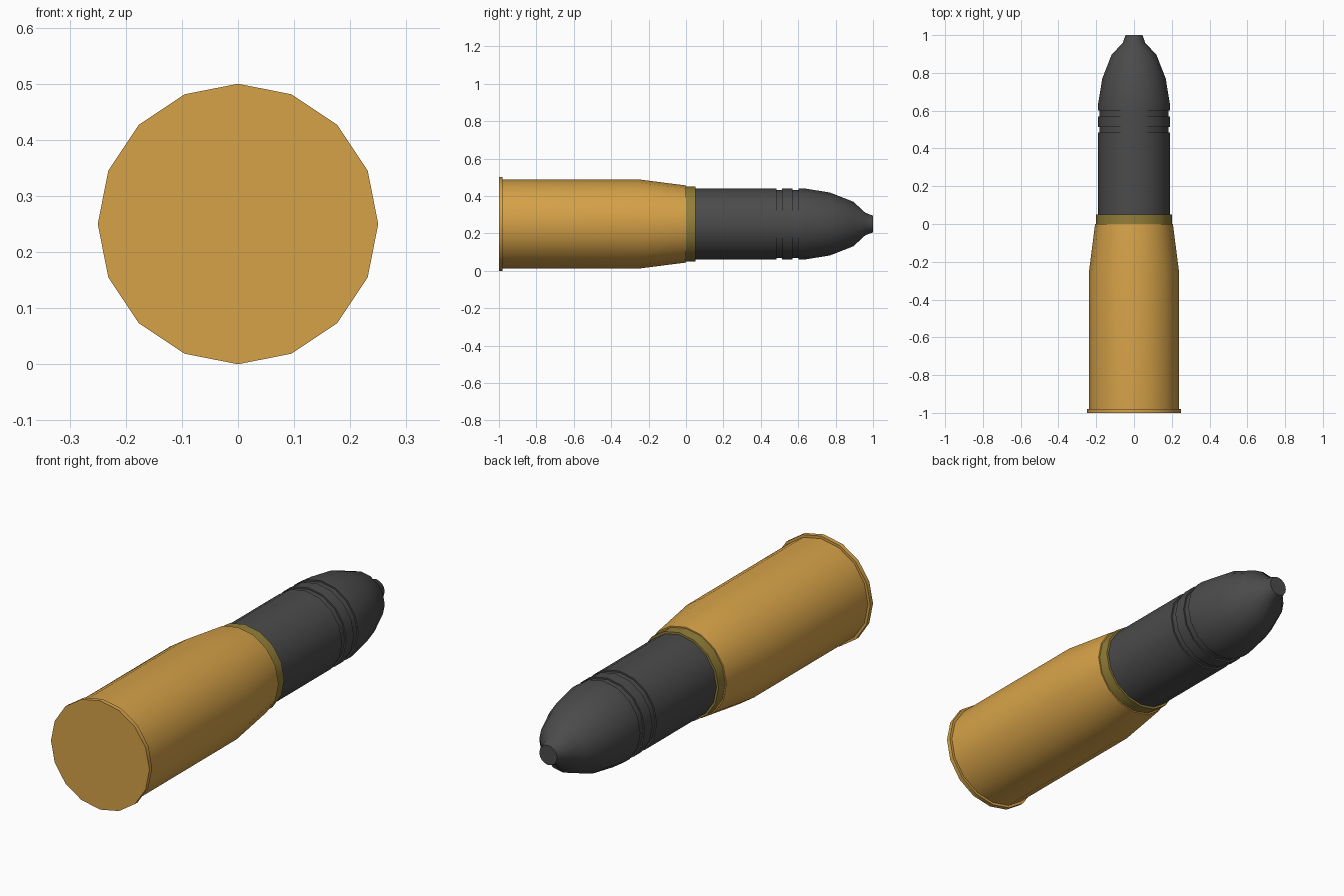
import bpy, bmesh, math

if "Cube" in bpy.data.objects:
    bpy.data.objects.remove(bpy.data.objects["Cube"])

SIDES = 16
AXIS_Z = 0.25  # height of the shell's centre line


def material(name, rgb):
    m = bpy.data.materials.new(name)
    m.diffuse_color = (*rgb, 1)
    m.use_nodes = True
    m.node_tree.nodes["Principled BSDF"].inputs["Base Color"].default_value = m.diffuse_color
    return m


def lathe(name, profile, mat):
    """Closed solid turned about the y axis from (y, radius) points."""
    bm = bmesh.new()
    rings = []
    for y, r in profile:
        rings.append([bm.verts.new((r * math.cos(2 * math.pi * i / SIDES), y,
                                    AXIS_Z + r * math.sin(2 * math.pi * i / SIDES)))
                      for i in range(SIDES)])
    for a, b in zip(rings, rings[1:]):
        for i in range(SIDES):
            j = (i + 1) % SIDES
            bm.faces.new((a[i], a[j], b[j], b[i]))
    bm.faces.new(rings[0])
    bm.faces.new(rings[-1])
    bmesh.ops.recalc_face_normals(bm, faces=bm.faces)
    me = bpy.data.meshes.new(name)
    bm.to_mesh(me)
    bm.free()
    me.materials.append(mat)
    ob = bpy.data.objects.new(name, me)
    bpy.context.collection.objects.link(ob)
    bpy.ops.object.select_all(action='DESELECT')
    ob.select_set(True)
    bpy.context.view_layer.objects.active = ob
    bpy.ops.object.shade_smooth_by_angle(angle=math.radians(30))
    return ob


brass = material("brass", (0.67, 0.36, 0.065))
olive = material("olive_brass", (0.29, 0.21, 0.04))
steel = material("dark_steel", (0.07, 0.07, 0.07))

# Cartridge case: rim, straight body, tapered shoulder
lathe("cartridge_case", [(-1, 0.25), (-0.98, 0.25), (-0.98, 0.238),
                         (-0.25, 0.238), (0, 0.206)], brass)

# Crimped neck band
lathe("neck_band", [(-0.01, 0.2), (0.05, 0.2)], olive)

# Projectile: shank, two grooves, ogive nose and blunt fuze tip
lathe("projectile", [(0.03, 0.19), (0.484, 0.19), (0.484, 0.183), (0.514, 0.183),
                     (0.514, 0.19), (0.57, 0.19), (0.57, 0.183), (0.602, 0.183),
                     (0.602, 0.19), (0.635, 0.19), (0.77, 0.168), (0.895, 0.119),
                     (0.96, 0.059), (1, 0.045)], steel)
